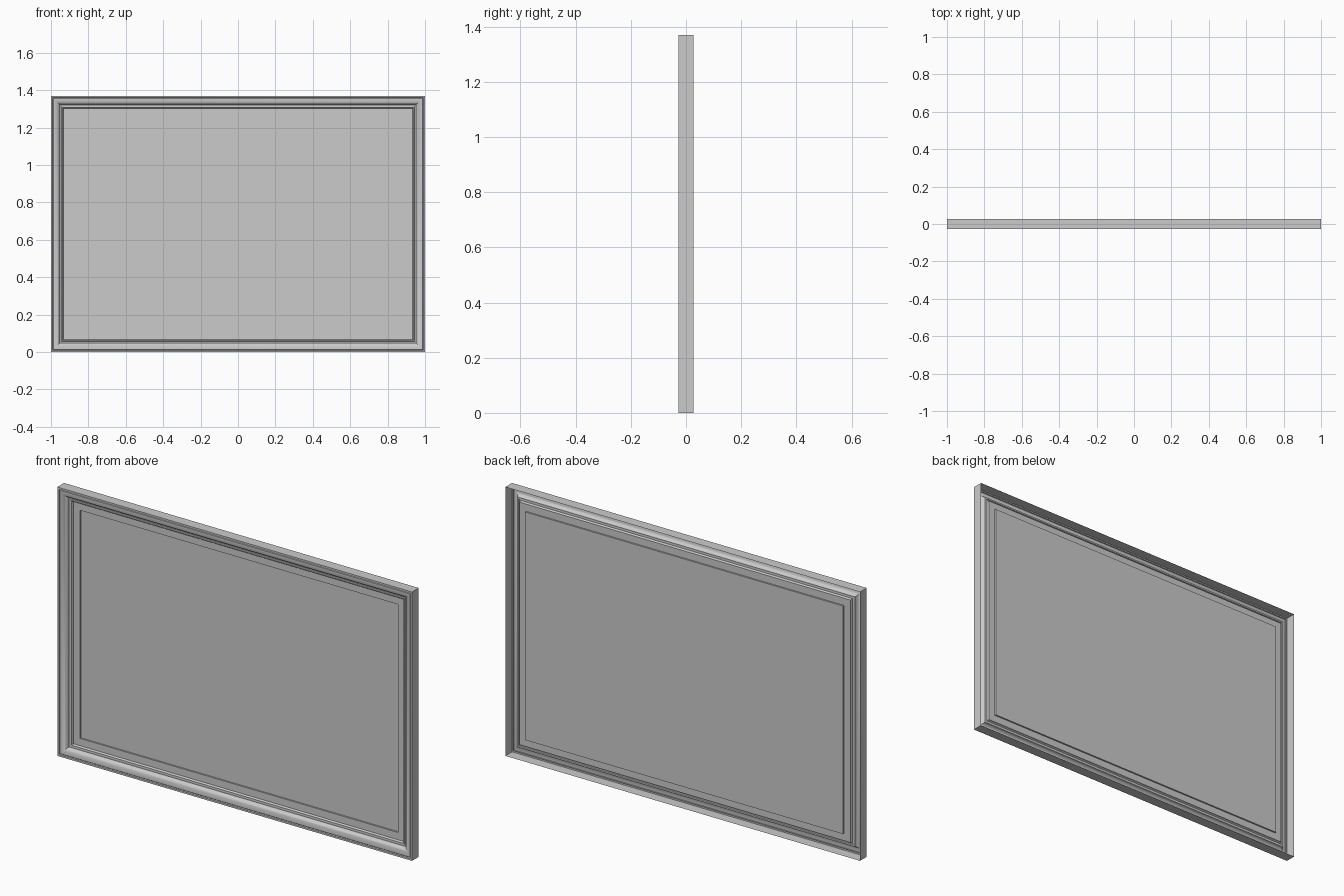
import bpy, bmesh, math

if "Cube" in bpy.data.objects:
    bpy.data.objects.remove(bpy.data.objects["Cube"])

W, H = 1.0, 1.37        # half width, full height
BACK, FRONT = 0.027, -0.027


def ring_shell(name, profile, cap=False, smooth=True):
    """Mitred rectangular sweep; profile = (inset from outer edge, y)."""
    bm = bmesh.new()
    rings = []
    for i, y in profile:
        corners = ((-W + i, i), (W - i, i), (W - i, H - i), (-W + i, H - i))
        rings.append([bm.verts.new((x, y, z)) for x, z in corners])
    for a, b in zip(rings, rings[1:]):
        for k in range(4):
            n = (k + 1) % 4
            bm.faces.new((a[k], a[n], b[n], b[k]))
    if cap:
        bm.faces.new(rings[-1])
    me = bpy.data.meshes.new(name)
    bm.to_mesh(me)
    bm.free()
    ob = bpy.data.objects.new(name, me)
    bpy.context.collection.objects.link(ob)
    if smooth:
        bpy.context.view_layer.objects.active = ob
        ob.select_set(True)
        bpy.ops.object.shade_smooth_by_angle(angle=math.radians(35))
        ob.select_set(False)
    return ob


# Moulding: open-backed shell with outer wall, lip, rounded slope and inner step
slope = []
for s in range(9):
    t = math.radians(80) * s / 8
    slope.append((0.014 + 0.033 * math.sin(t), -0.002 - 0.022 * math.cos(t)))
moulding = [(0, BACK), (0, FRONT), (0.009, FRONT), (0.011, -0.021)] + slope
moulding += [(0.048, 0.000), (0.056, 0.000), (0.058, -0.004),
             (0.063, -0.004), (0.066, 0.000), (0.067, 0.007)]
ring_shell("frame_moulding", moulding)

# Flat border and recessed picture panel
ring_shell("mat_border", [(0.067, 0.007), (0.104, 0.007), (0.104, 0.015)], smooth=False)
ring_shell("picture_panel", [(0.104, 0.015)], cap=True, smooth=False)
